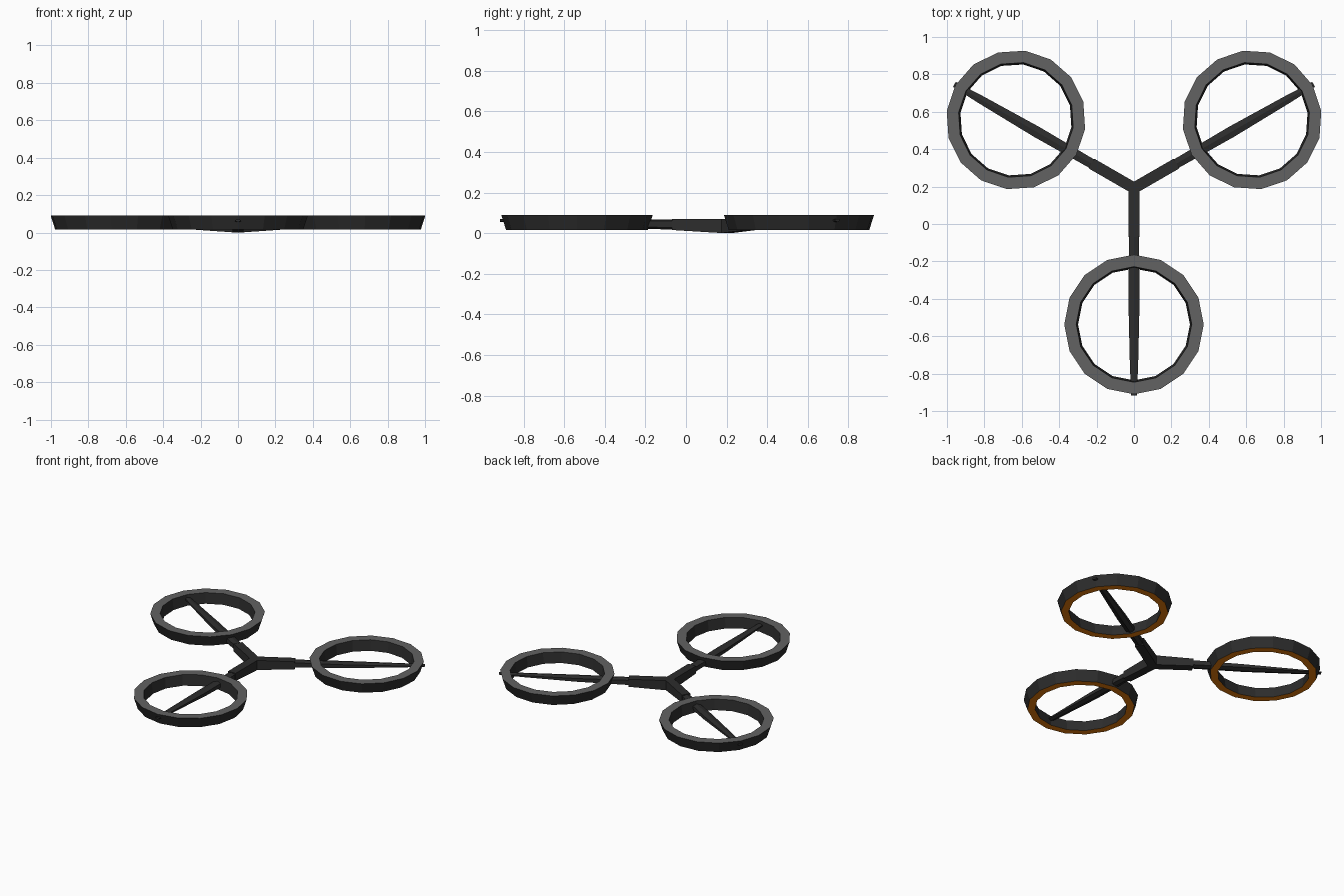
import bpy, bmesh, math
from mathutils import Matrix

old = bpy.data.objects.get("Cube")
if old:
    bpy.data.objects.remove(old, do_unlink=True)

HUB_Y = 0.192      # centre of the three arms
REACH = 0.729      # hub to ring centre
SIDES = 16


def material(name, color):
    m = bpy.data.materials.new(name)
    m.use_nodes = True
    m.diffuse_color = (*color, 1)
    m.node_tree.nodes["Principled BSDF"].inputs["Base Color"].default_value = (*color, 1)
    return m


charcoal = material("charcoal", (0.026, 0.026, 0.026))
grey = material("grey", (0.122, 0.122, 0.122))
orange = material("orange", (0.8, 0.2, 0.003))


def loft(name, loops, mats, closed):
    """Skin a list of equal loops; closed joins the last to the first."""
    bm = bmesh.new()
    rows = [[bm.verts.new(p) for p in loop] for loop in loops]
    count, size = len(rows), len(rows[0])
    for i in range(count if closed else count - 1):
        a, b = rows[i], rows[(i + 1) % count]
        for k in range(size):
            n = (k + 1) % size
            bm.faces.new((a[k], a[n], b[n], b[k]))
    if not closed:
        bm.faces.new(rows[0])
        bm.faces.new(rows[-1])
    bmesh.ops.remove_doubles(bm, verts=bm.verts, dist=0.0005)
    bmesh.ops.recalc_face_normals(bm, faces=bm.faces)
    # Rings carry a grey top and an orange underside
    if len(mats) > 1:
        for f in bm.faces:
            f.material_index = 1 if f.normal.z > 0.9 else 2 if f.normal.z < -0.9 else 0
    mesh = bpy.data.meshes.new(name)
    bm.to_mesh(mesh)
    bm.free()
    for m in mats:
        mesh.materials.append(m)
    ob = bpy.data.objects.new(name, mesh)
    bpy.context.collection.objects.link(ob)
    return ob


# Flared ring section: radius, height
section = [(0.309, 0.09), (0.373, 0.09), (0.349, 0.015), (0.299, 0.015)]
ring_loops = []
for i in range(SIDES):
    a = math.tau * i / SIDES
    ring_loops.append([(REACH + r * math.cos(a), r * math.sin(a), z) for r, z in section])

# Arm stations: distance from hub, half width, bottom, top
root = [(0, 0, 0, 0.07), (0.0173, 0.03, 0.001, 0.07), (0.262, 0.03, 0.016, 0.07)]
blade = [(0.262, 0.026, 0.018, 0.067), (0.6, 0.03, 0.028, 0.069),
         (0.95, 0.022, 0.046, 0.07), (1.109, 0.015, 0.056, 0.071)]

root_loops = [[(s, -w, lo), (s, w, lo), (s, w, hi), (s, -w, hi)] for s, w, lo, hi in root]

# Blades have a shallow ridge above and a keel below
blade_loops = []
for s, w, lo, hi in blade:
    keel, ridge = lo + w * 0.35, hi - w * 0.25
    blade_loops.append([(s, -w, keel), (s, 0, lo), (s, w, keel),
                        (s, w, ridge), (s, 0, hi), (s, -w, ridge)])

# Three identical arms with rings around the hub
for label, angle in (("front", -90), ("back_left", 30), ("back_right", 150)):
    place = Matrix.Translation((0, HUB_Y, 0)) @ Matrix.Rotation(math.radians(angle), 4, "Z")
    parts = (
        loft(label + "_ring", ring_loops, [charcoal, grey, orange], True),
        loft(label + "_arm_root", root_loops, [charcoal], False),
        loft(label + "_arm_blade", blade_loops, [charcoal], False),
    )
    for ob in parts:
        ob.data.transform(place)
